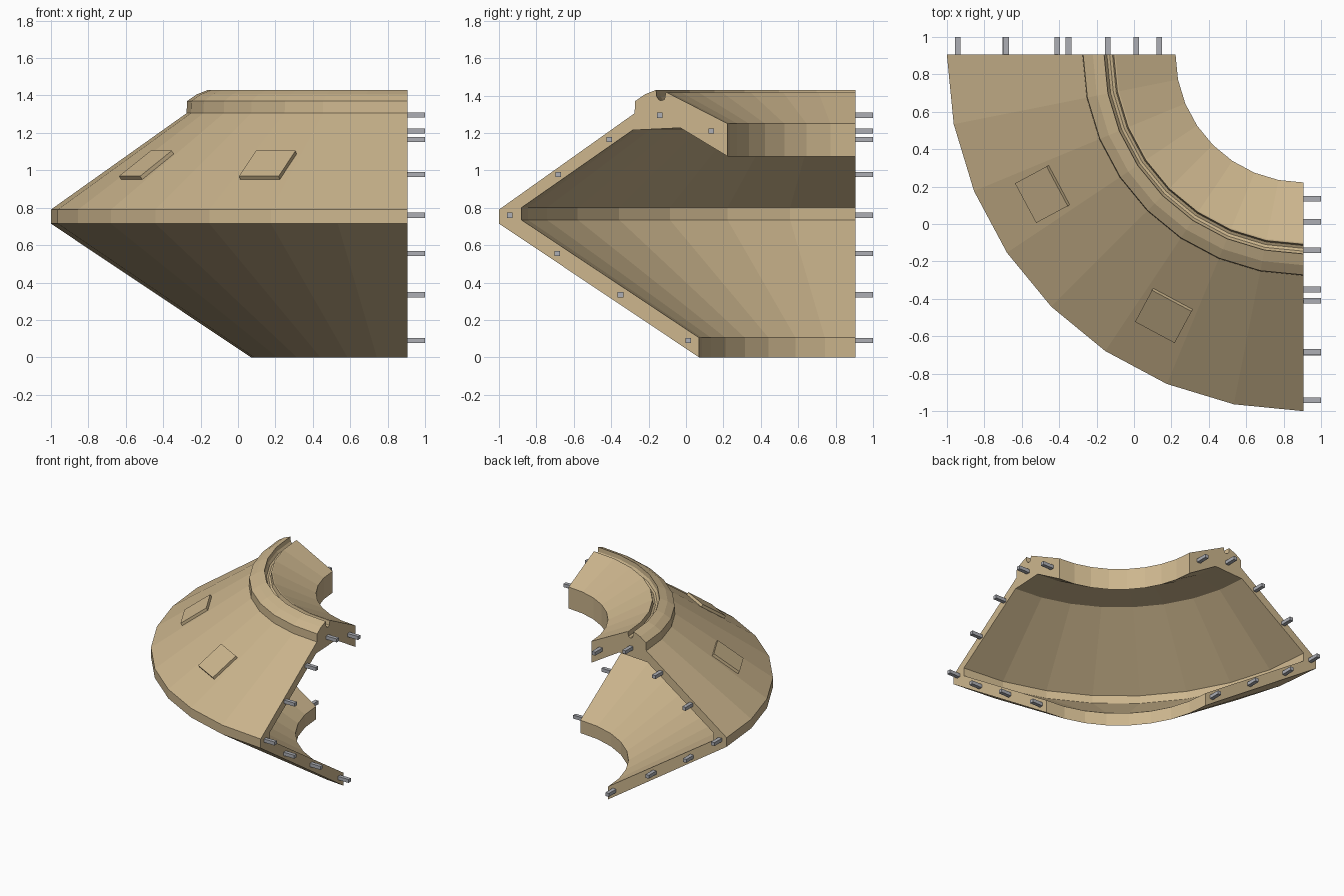
import bpy, bmesh, math
from mathutils import Matrix, Vector

if "Cube" in bpy.data.objects:
    bpy.data.objects.remove(bpy.data.objects["Cube"])

AX = 0.905          # axis of revolution in x and y
SEGS = 8            # facets in the quarter turn


def material(name, rgb):
    m = bpy.data.materials.new(name)
    m.diffuse_color = (*rgb, 1)
    m.use_nodes = True
    m.node_tree.nodes["Principled BSDF"].inputs["Base Color"].default_value = m.diffuse_color
    return m


TAN = material("sand tan", (0.61, 0.47, 0.27))
GREY = material("peg grey", (0.42, 0.43, 0.46))


def make_object(name, bm, mat):
    bmesh.ops.recalc_face_normals(bm, faces=bm.faces)
    me = bpy.data.meshes.new(name)
    bm.to_mesh(me)
    bm.free()
    me.materials.append(mat)
    ob = bpy.data.objects.new(name, me)
    bpy.context.collection.objects.link(ob)
    return ob


def box(name, matrix, size, mat):
    bm = bmesh.new()
    bmesh.ops.create_cube(bm, size=1, matrix=matrix @ Matrix.Diagonal((*size, 1)))
    return make_object(name, bm, mat)


# Hull wall section as (y on the right cut face, z)
section = [
    (0.07, 0), (-1, 0.715), (-1, 0.79), (-0.275, 1.305), (-0.272, 1.37),
    (-0.22, 1.406), (-0.16, 1.43),
    (-0.157, 1.395), (-0.145, 1.377), (-0.13, 1.372), (-0.115, 1.38), (-0.108, 1.415),
    (-0.10, 1.415), (0.222, 1.25), (0.222, 1.075), (-0.03, 1.227), (-0.285, 1.215),
    (-0.88, 0.80), (-0.88, 0.735), (0.07, 0.105),
]

# Quarter ring hull
bm = bmesh.new()
rings = []
for i in range(SEGS + 1):
    a = math.radians(90) * i / SEGS
    rings.append([bm.verts.new((AX - (AX - y) * math.cos(a), AX - (AX - y) * math.sin(a), z))
                  for y, z in section])
n = len(section)
for r0, r1 in zip(rings, rings[1:]):
    for j in range(n):
        k = (j + 1) % n
        bm.faces.new((r0[j], r0[k], r1[k], r1[j]))
bm.faces.new(rings[0])
bm.faces.new(rings[-1])
make_object("quarter_hull", bm, TAN)

# Raised hatch plates on the upper slope
slope = math.atan2(1.305 - 0.79, 1 - 0.275)
for i, facet in enumerate((2.5, 5.5)):
    a = math.radians(90) * facet / SEGS
    out = Vector((-math.cos(a), -math.sin(a), 0))
    pos = Vector((AX, AX, 1.026)) + out * 1.58
    rot = Matrix.Rotation(a + math.pi, 4, 'Z') @ Matrix.Rotation(slope, 4, 'Y')
    box(f"hatch_plate_{i + 1}", Matrix.Translation(pos) @ rot, (0.235, 0.24, 0.026), TAN)

# Joining pegs, mirrored across the diagonal on both cut faces
pegs = [(-0.14, 1.295), (0.135, 1.21), (-0.41, 1.165), (-0.682, 0.978),
        (-0.942, 0.76), (-0.688, 0.555), (-0.35, 0.335), (0.012, 0.09)]
for i, (u, z) in enumerate(pegs):
    box(f"right_peg_{i + 1}", Matrix.Translation((0.95, u, z)), (0.1, 0.03, 0.028), GREY)
    box(f"back_peg_{i + 1}", Matrix.Translation((u, 0.95, z)), (0.03, 0.1, 0.028), GREY)
